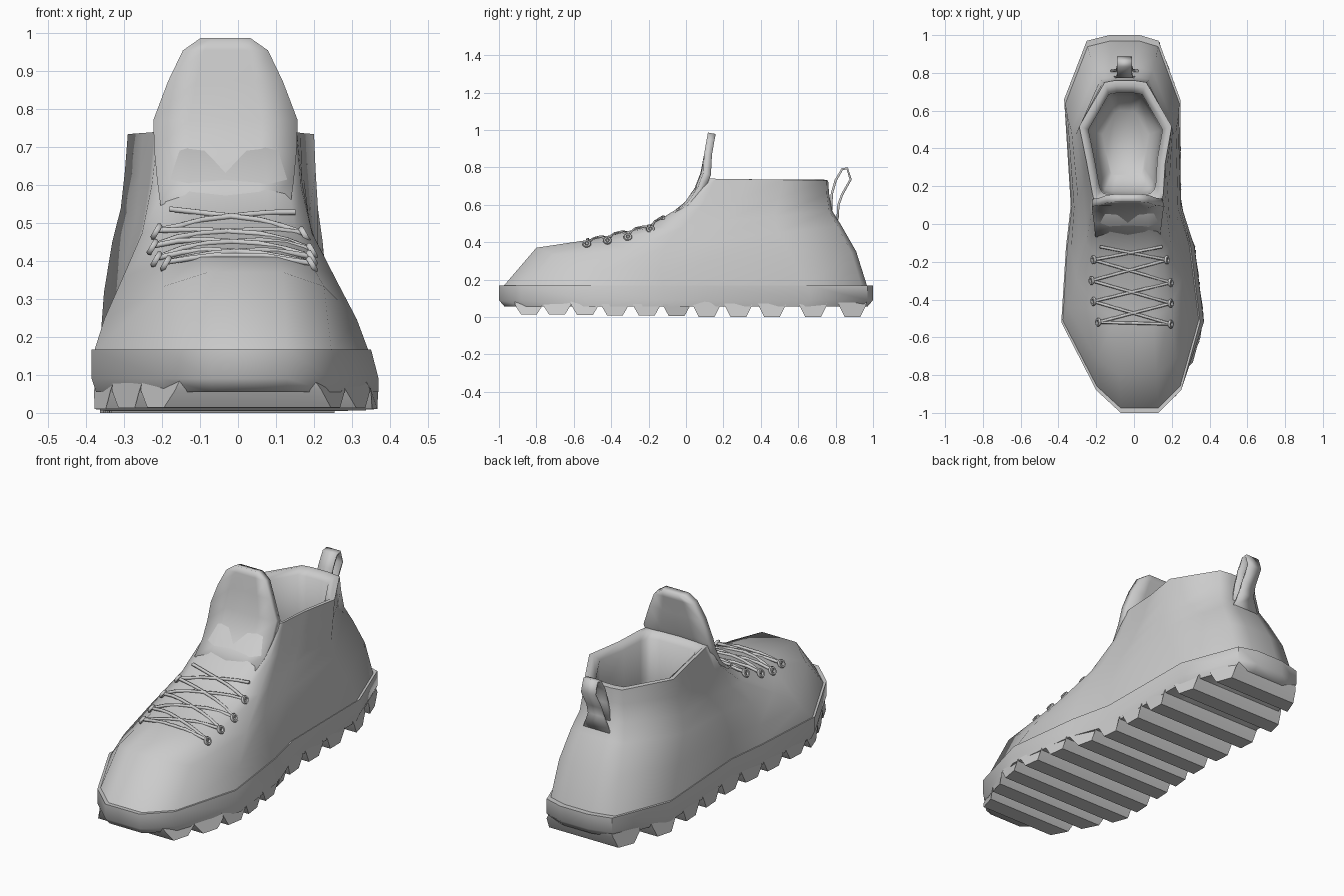
import bpy, bmesh, math
from mathutils import Vector
from mathutils.bvhtree import BVHTree

if "Cube" in bpy.data.objects:
    bpy.data.objects.remove(bpy.data.objects["Cube"])

# Outlines from front to back: left x, right x, y (sole) / left x, right x, fraction of length (collar)
SOLE = [(-.07, .13, -1), (-.2, .25, -.88), (-.385, .35, -.52), (-.36, .30, -.12),
        (-.335, .25, .1), (-.37, .245, .66), (-.25, .13, .97), (-.13, .03, 1)]
COLLAR = [(-.135, .07, 0), (-.19, .12, .015), (-.21, .145, .05), (-.22, .155, .11),
          (-.25, .165, .35), (-.29, .2, .64), (-.155, .065, .985), (-.1, 0, 1)]
SAG = [0, .3, 1, .9, .6, .3, .05, 0]


def lerp(a, b, t):
    return a + (b - a) * t


def make(name, verts, faces, angle=50, solid=0):
    me = bpy.data.meshes.new(name)
    me.from_pydata(verts, [], faces)
    bm = bmesh.new()
    bm.from_mesh(me)
    bmesh.ops.recalc_face_normals(bm, faces=bm.faces)
    bm.to_mesh(me)
    bm.free()
    ob = bpy.data.objects.new(name, me)
    bpy.context.collection.objects.link(ob)
    bpy.ops.object.select_all(action='DESELECT')
    ob.select_set(True)
    bpy.context.view_layer.objects.active = ob
    bpy.ops.object.shade_smooth_by_angle(angle=math.radians(angle))
    if solid:
        m = ob.modifiers.new("thickness", 'SOLIDIFY')
        m.thickness = solid
        m.offset = 0
    return ob


def loft(rings, closed=True):
    n = len(rings[0])
    verts = [p for r in rings for p in r]
    faces = [(i * n + j, i * n + (j + 1) % n, (i + 1) * n + (j + 1) % n, (i + 1) * n + j)
             for i in range(len(rings) - 1) for j in range(n if closed else n - 1)]
    if closed:
        faces += [tuple(range(n))[::-1], tuple(range(len(verts) - n, len(verts)))]
    return verts, faces


def loop(cols):
    # columns (left x, right x, y, z) -> closed ring
    return [(r, y, z) for l, r, y, z in cols] + [(l, y, z) for l, r, y, z in cols[::-1]]


def sole_ring(z, s, flare=0):
    return loop([(l * s, r * s + (flare if k in (2, 3) else 0), y * s, z)
                 for k, (l, r, y) in enumerate(SOLE)])


def upper_ring(yf, zf, yb, zb, t, sag):
    cols = []
    for (sl, sr, sy), (cl, cr, cv), b in zip(SOLE, COLLAR, SAG):
        v = lerp((sy + 1) / 2, cv, t)
        cols.append((lerp(sl * .985, cl, t), lerp(sr * .985, cr, t),
                     lerp(yf, yb, v), lerp(zf, zb, v) - sag * b))
    return loop(cols)


# Upper: tilted rings climbing the toe and vamp to the collar, then down the lining
rings = [upper_ring(*p) for p in [
    (-.98, .16, .97, .16, 0, 0), (-.80, .37, .91, .35, .16, .12),
    (-.50, .415, .83, .49, .45, .07), (-.2, .485, .78, .57, .75, .02),
    (-.02, .595, .765, .66, .9, 0), (.085, .74, .76, .73, 1, 0)]]


def inset(s, z):
    return [(lerp(-.045, x, s), lerp(.43, y, s), z) for x, y, _ in rings[5]]


rings += [inset(.92, .735), inset(.8, .71), inset(.79, .5), inset(.74, .3), inset(.5, .2)]
v, f = loft(rings)
upper = make("upper", v, f, angle=75)
tree = BVHTree.FromPolygons([Vector(p) for p in v], f)

# Midsole, flaring out beside the ball of the foot
make("midsole", *loft([sole_ring(.165, .97), sole_ring(.167, 1), sole_ring(.09, 1, .02),
                       sole_ring(.055, .97, .03)]), angle=50)


# Tread bars, following the sole outline
def edges(y):
    y = max(-1, min(1, y))
    for (l0, r0, y0), (l1, r1, y1) in zip(SOLE, SOLE[1:]):
        if y <= y1:
            t = (y - y0) / (y1 - y0)
            return lerp(l0, l1, t), lerp(r0, r1, t)


for yc in (-.84, -.69, -.54, -.38, -.21, -.05, .11, .28, .46, .68, .89):
    low = max(0, .004 - .012 * yc) if yc < 0 else 0
    pts = []
    for dy, z, out in [(-.078, .09, -.01), (-.072, .06, .005), (-.042, low, 0),
                       (.042, low, 0), (.072, .06, .005), (.078, .09, -.01)]:
        y = min(yc + dy, .995)
        l, r = edges(y)
        flare = .025 if -.75 < y < -.12 else 0
        pts.append(((l * .985 - out * .5, y, z), (r * .985 + out + flare, y, z)))
    make("tread_bar", *loft([[p[0] for p in pts], [p[1] for p in pts]]), angle=50)

# Tongue, rising out of the vamp
rows = [(-.07, .535, .17), (.01, .6, .178), (.065, .68, .185), (.098, .765, .188),
        (.118, .87, .15), (.132, .95, .112), (.138, .982, .066)]
v, f = loft([[(-.033 + w * u, y + .015 * u * u * (y < .1), z) for u in (-1, -.5, 0, .5, 1)]
             for y, z, w in rows], closed=False)
make("tongue", v, f, solid=.042)

# Heel pull loop
path = [(.775, .55, .06), (.78, .66, .042), (.80, .73, .04), (.835, .79, .04), (.862, .795, .04),
        (.88, .735, .04), (.835, .655, .04), (.815, .60, .045), (.81, .52, .075)]
v, f = loft([[(-.05 - w, y, z), (-.05 + w, y, z)] for y, z, w in path], closed=False)
make("heel_loop", v, f, angle=50, solid=.012)


# Eyelets and crossed laces pulled tight over the vamp
def on_vamp(x, y, lift):
    hit = tree.ray_cast(Vector((x, y, 2)), Vector((0, 0, -1)))[0]
    return Vector((x, y, (hit.z if hit else .4) + lift))


left = [(-.215, -.19), (-.225, -.30), (-.215, -.41), (-.19, -.52)]
right = [(.175, -.19), (.195, -.31), (.195, -.42), (.195, -.53)]
for side, tilt in ((left, -1), (right, 1)):
    for x, y in side:
        bpy.ops.mesh.primitive_torus_add(major_segments=10, minor_segments=6, major_radius=.016,
                                         minor_radius=.008, location=on_vamp(x, y, .012),
                                         rotation=(0, tilt * math.radians(60), 0))
        bpy.context.object.name = "eyelet"
        bpy.ops.object.shade_smooth_by_angle(angle=math.radians(60))

pairs = [(left[3], right[3])]
for i in range(3):
    pairs += [(left[i], right[i + 1]), (right[i], left[i + 1])]
pairs += [(left[0], (.15, -.12)), (right[0], (-.18, -.12)), (left[1], right[0]), (left[2], right[1])]
cu = bpy.data.curves.new("laces", 'CURVE')
cu.dimensions = '3D'
cu.bevel_depth = .008
cu.bevel_resolution = 1
cu.use_fill_caps = True
for a, b in pairs:
    ends = on_vamp(*a, .015), on_vamp(*b, .015)
    sp = cu.splines.new('POLY')
    sp.points.add(6)
    for k, p in enumerate(sp.points):
        q = ends[0].lerp(ends[1], k / 6)
        p.co = (q.x, q.y, max(q.z, on_vamp(q.x, q.y, .003).z), 1)
bpy.context.collection.objects.link(bpy.data.objects.new("laces", cu))
